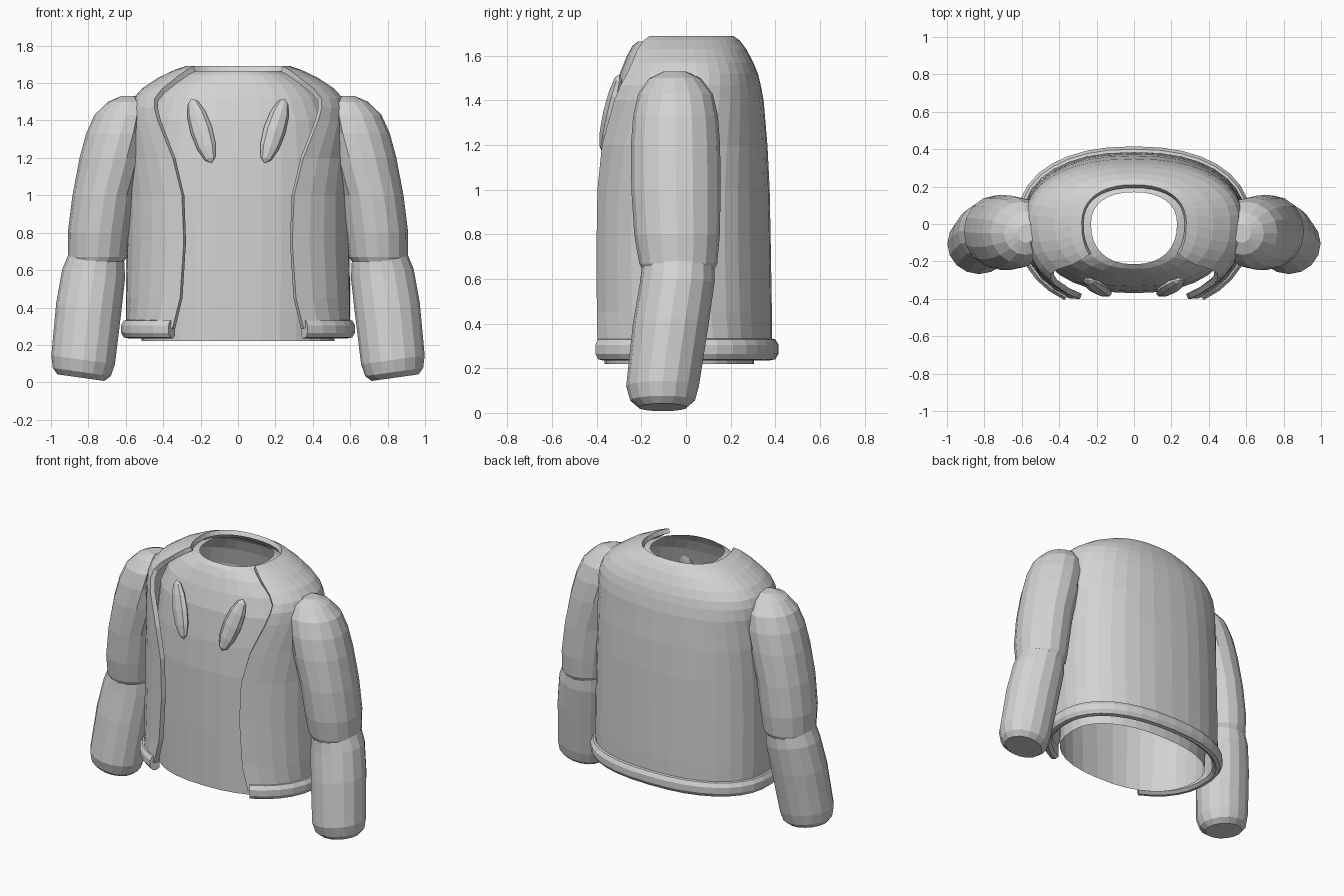
import bpy
from math import cos, sin, pi, acos, copysign

cube = bpy.data.objects.get("Cube")
if cube:
    bpy.data.objects.remove(cube)

grey = bpy.data.materials.new("light_grey_cloth")
grey.use_nodes = True
COLOUR = (0.65, 0.65, 0.65, 1)
grey.diffuse_color = COLOUR
grey.node_tree.nodes["Principled BSDF"].inputs["Base Color"].default_value = COLOUR

POWER = 2.3  # squareness of the torso section


def skin(name, rows, closed=True, caps=False, mirror=False):
    """Skin a stack of equal-length point rows into one object."""
    n = len(rows[0])
    faces = []
    for i in range(len(rows) - 1):
        for j in range(n if closed else n - 1):
            k = (j + 1) % n
            faces.append((i * n + j, i * n + k, (i + 1) * n + k, (i + 1) * n + j))
    if caps:
        faces.append(tuple(reversed(range(n))))
        faces.append(tuple(range((len(rows) - 1) * n, len(rows) * n)))
    mesh = bpy.data.meshes.new(name)
    mesh.from_pydata([p for row in rows for p in row], [], faces)
    mesh.materials.append(grey)
    obj = bpy.data.objects.new(name, mesh)
    bpy.context.collection.objects.link(obj)
    if mirror:
        obj.modifiers.new("Mirror", 'MIRROR').use_mirror_merge = False
    return obj


def torso_point(a, z, width, front, back):
    """Point on a rounded torso section with separate front and back depth."""
    c, s = cos(a), sin(a)
    x = copysign(abs(c) ** (2 / POWER), c) * width
    y = copysign(abs(s) ** (2 / POWER), s) * (back if s > 0 else front)
    return (x, y, z)


def open_angles(edge, width, count):
    """Angles running round the back between the two front edges."""
    a = acos((edge / width) ** (POWER / 2))
    return [-a + (pi + 2 * a) * i / (count - 1) for i in range(count)]


def tube(name, rings, sides=16, tilt=0.0, inner=0.54):
    """Mirrored limb from rings of z, centre x, y, radius x, y, flat against the body."""
    rows = []
    for z, cx, cy, rx, ry in rings:
        angles = [2 * pi * i / sides for i in range(sides)]
        rows.append([(max(inner, cx + rx * cos(a)), cy + ry * sin(a),
                      z + tilt * rx * cos(a)) for a in angles])
    return skin(name, rows, caps=True, mirror=True)


# Inner shirt: open at the hem and neck (z, width, front, back)
shirt = [
    (0.22, 0.515, 0.365, 0.305), (0.6, 0.53, 0.37, 0.325), (1.0, 0.535, 0.37, 0.33),
    (1.2, 0.53, 0.358, 0.32), (1.4, 0.51, 0.333, 0.31), (1.52, 0.46, 0.297, 0.28),
    (1.6, 0.38, 0.265, 0.25), (1.645, 0.29, 0.24, 0.2), (1.665, 0.23, 0.215, 0.17),
]
skin("shirt", [[torso_point(2 * pi * i / 32, *r) for i in range(32)] for r in shirt])

# Open jacket shell (z, width, front, back, half gap at the front)
jacket = [
    (0.29, 0.6, 0.46, 0.385, 0.35), (0.45, 0.6, 0.445, 0.385, 0.31),
    (0.75, 0.595, 0.44, 0.38, 0.29), (1.0, 0.59, 0.44, 0.375, 0.3),
    (1.2, 0.59, 0.44, 0.365, 0.35), (1.4, 0.588, 0.43, 0.348, 0.43),
    (1.47, 0.58, 0.415, 0.335, 0.448), (1.52, 0.56, 0.39, 0.322, 0.445),
    (1.57, 0.515, 0.35, 0.302, 0.405),
    (1.63, 0.425, 0.31, 0.27, 0.33), (1.67, 0.34, 0.285, 0.24, 0.275),
    (1.69, 0.28, 0.275, 0.21, 0.24),
]
rows = [[torso_point(a, *r[:4]) for a in open_angles(r[4], r[1], 29)] for r in jacket]
shell = skin("jacket_body", rows, closed=False)
thick = shell.modifiers.new("Thickness", 'SOLIDIFY')
thick.thickness = 0.03
thick.offset = -1

# Jacket hem band: rounded section swept round the waist (offset, z)
section = [(-0.04, 0.25), (-0.02, 0.235), (0.005, 0.24), (0.02, 0.265),
           (0.02, 0.305), (0.005, 0.33), (-0.02, 0.335), (-0.04, 0.32)]
rows = [[torso_point(a, z, 0.607 + d, 0.455 + d, 0.395 + d) for d, z in section]
        for a in open_angles(0.36, 0.607, 29)]
skin("hem_band", list(reversed(rows)), caps=True)

# Sleeves: upper part over the narrower forearm part
tube("upper_sleeves", [
    (0.64, 0.755, -0.035, 0.14, 0.16), (0.67, 0.75, -0.035, 0.158, 0.175),
    (0.8, 0.742, -0.04, 0.168, 0.192), (1.0, 0.715, -0.045, 0.17, 0.2),
    (1.2, 0.665, -0.047, 0.182, 0.2), (1.33, 0.63, -0.047, 0.182, 0.19),
    (1.43, 0.6, -0.047, 0.167, 0.167), (1.5, 0.58, -0.05, 0.115, 0.115),
    (1.53, 0.575, -0.05, 0.05, 0.05),
])
tube("lower_sleeves", [
    (0.025, 0.84, -0.105, 0.125, 0.11), (0.055, 0.835, -0.105, 0.155, 0.145),
    (0.12, 0.828, -0.105, 0.17, 0.163), (0.4, 0.798, -0.068, 0.174, 0.17),
    (0.58, 0.772, -0.04, 0.168, 0.167), (0.66, 0.758, -0.035, 0.15, 0.162),
    (0.72, 0.75, -0.035, 0.12, 0.13),
], tilt=0.14)

# Pair of slanted chest toggles
for side, name in ((1, "left_toggle"), (-1, "right_toggle")):
    bpy.ops.mesh.primitive_uv_sphere_add(
        segments=8, ring_count=6, location=(side * 0.195, -0.338, 1.345),
        rotation=(-0.17, side * 0.33, side * 0.15))
    toggle = bpy.context.object
    toggle.name = name
    toggle.scale = (0.06, 0.034, 0.185)
    toggle.data.materials.append(grey)
